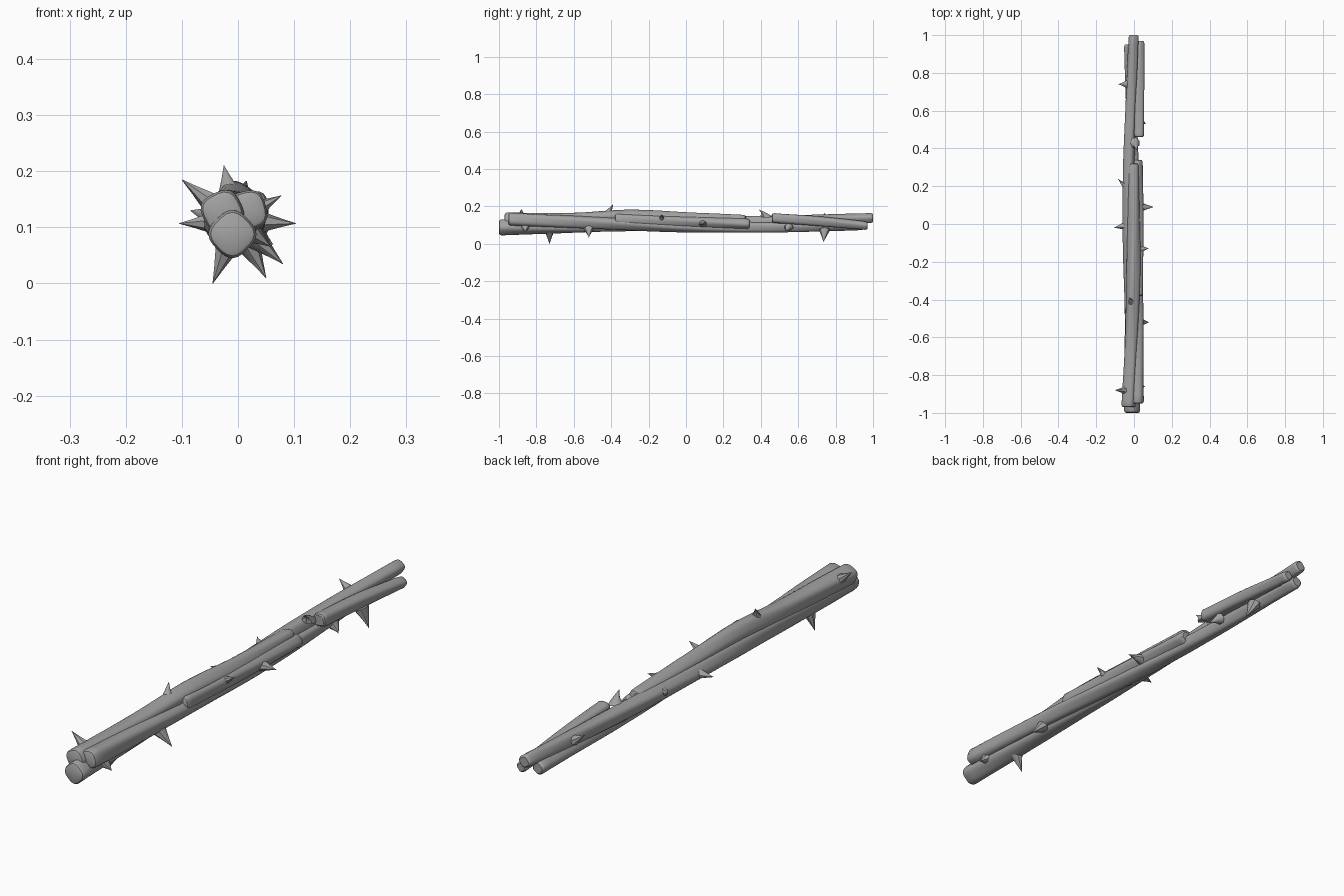
import bpy, bmesh, math
from mathutils import Vector

cube = bpy.data.objects.get("Cube")
if cube:
    bpy.data.objects.remove(cube, do_unlink=True)

# One plain grey for the whole bundle
grey = bpy.data.materials.new("bark_grey")
grey.use_nodes = True
colour = (0.36, 0.36, 0.36, 1)
grey.diffuse_color = colour
grey.node_tree.nodes["Principled BSDF"].inputs["Base Color"].default_value = colour

AXIS = Vector((-0.004, 0, 0.11))


def loft(name, rings, angle):
    """Skin a list of equal-length point rings and cap both ends."""
    bm = bmesh.new()
    loops = [[bm.verts.new(p) for p in ring] for ring in rings]
    n = len(loops[0])
    for a, b in zip(loops, loops[1:]):
        for i in range(n):
            j = (i + 1) % n
            bm.faces.new((a[i], a[j], b[j], b[i]))
    bm.faces.new(loops[0])
    bm.faces.new(loops[-1])
    bmesh.ops.recalc_face_normals(bm, faces=bm.faces)
    mesh = bpy.data.meshes.new(name)
    bm.to_mesh(mesh)
    bm.free()
    mesh.materials.append(grey)
    obj = bpy.data.objects.new(name, mesh)
    bpy.context.collection.objects.link(obj)
    bpy.ops.object.select_all(action='DESELECT')
    obj.select_set(True)
    bpy.context.view_layer.objects.active = obj
    bpy.ops.object.shade_smooth_by_angle(angle=math.radians(angle))
    return obj


def spline(points, steps=10):
    """Smooth path through (x, y, z, radius) points."""
    pts = [Vector(p) for p in points]
    pts = [2 * pts[0] - pts[1]] + pts + [2 * pts[-1] - pts[-2]]
    path = []
    for p0, p1, p2, p3 in zip(pts, pts[1:], pts[2:], pts[3:]):
        for s in range(steps):
            t = s / steps
            path.append(p1 + (p2 - p0) * t / 2
                        + (2 * p0 - 5 * p1 + 4 * p2 - p3) * t**2 / 2
                        + (3 * p1 - p0 - 3 * p2 + p3) * t**3 / 2)
    return path + [pts[-2]]


def vine(name, points, turn):
    """Rounded-square strand that twists as it runs along y, blunt at both ends."""
    path = spline(points)
    lip = 0.012
    first, last = path[0].copy(), path[-1].copy()
    path[0].y += lip
    path[-1].y -= lip
    stations = [(first, 0.72), (first + (path[0] - first) * 0.3, 0.9)]
    stations += [(p, 1.0) for p in path]
    stations += [(last + (path[-1] - last) * 0.3, 0.9), (last, 0.72)]
    rings = []
    for p, scale in stations:
        twist = math.radians(turn - 85 * (p.y + 1))
        ring = []
        for i in range(24):
            a = math.tau * i / 24
            c, s = math.cos(a), math.sin(a)
            r = p.w * scale * (abs(c)**3 + abs(s)**3) ** (-1 / 3) * 0.96
            ring.append((p.x + r * math.cos(a + twist), p.y, p.z + r * math.sin(a + twist)))
        rings.append(ring)
    return loft(name, rings, 35)


def thorn(name, tip, base_y, radius):
    """Hooked spike rising from the bundle towards its tip."""
    tip = Vector(tip)
    out = Vector((tip.x - AXIS.x, 0, tip.z - AXIS.z))
    reach = out.length
    out.normalize()
    side = out.cross(Vector((0, 1, 0)))
    lean = tip.y - base_y
    start = min(0.04, reach * 0.5)
    rings = []
    for t, width in ((0, 1.0), (0.3, 0.68), (0.65, 0.33), (1, 0.02)):
        centre = AXIS + out * (start + (reach - start) * t)
        centre.y = base_y + lean * t**1.5
        rings.append([centre + radius * width * (side * math.cos(math.tau * i / 7)
                      + Vector((0, 1.15, 0)) * math.sin(math.tau * i / 7)) for i in range(7)])
    return loft(name, rings, 45)


# Full-length strands
vine("lower_vine", [(-.01, -1, .088, .04), (-.015, -.5, .097, .035), (-.028, 0, .108, .031),
                    (-.024, .45, .122, .029), (-.002, 1, .138, .025)], 45)
vine("right_vine", [(.016, -.95, .13, .036), (.016, -.45, .112, .032), (.008, 0, .093, .031),
                    (-.008, .45, .089, .028), (-.026, .95, .1, .025)], 20)
# Shorter strands laid over them
vine("upper_vine", [(-.028, -.97, .128, .037), (-.014, -.6, .133, .034), (-.004, -.3, .146, .035),
                    (0, 0, .135, .032), (-.002, .32, .127, .028)], 30)
vine("middle_vine", [(.02, -.38, .132, .029), (.02, 0, .118, .029), (.018, .34, .106, .026)], 60)
vine("back_vine", [(.027, .46, .138, .027), (.028, .7, .122, .026), (.032, .97, .097, .021)], 40)

# Thorns: tip position, base position along the bundle, base radius
thorns = [
    ((-.1, -.88, .185), -.88, .025), ((-.025, -.39, .21), -.42, .027),
    ((.08, -.52, .035), -.52, .024), ((-.045, -.73, 0), -.73, .025),
    ((.05, .735, .01), .74, .026), ((.103, .09, .107), .09, .022),
    ((.078, -.13, .157), -.13, .018), ((-.105, -.02, .107), -.01, .021),
    ((-.085, .24, .13), .2, .022), ((-.082, .74, .165), .74, .02),
    ((.015, .39, .183), .43, .026), ((.062, .53, .07), .55, .022),
    ((.058, -.86, .066), -.86, .02),
]
for number, (tip, base_y, radius) in enumerate(thorns, 1):
    thorn(f"thorn_{number}", tip, base_y, radius)
